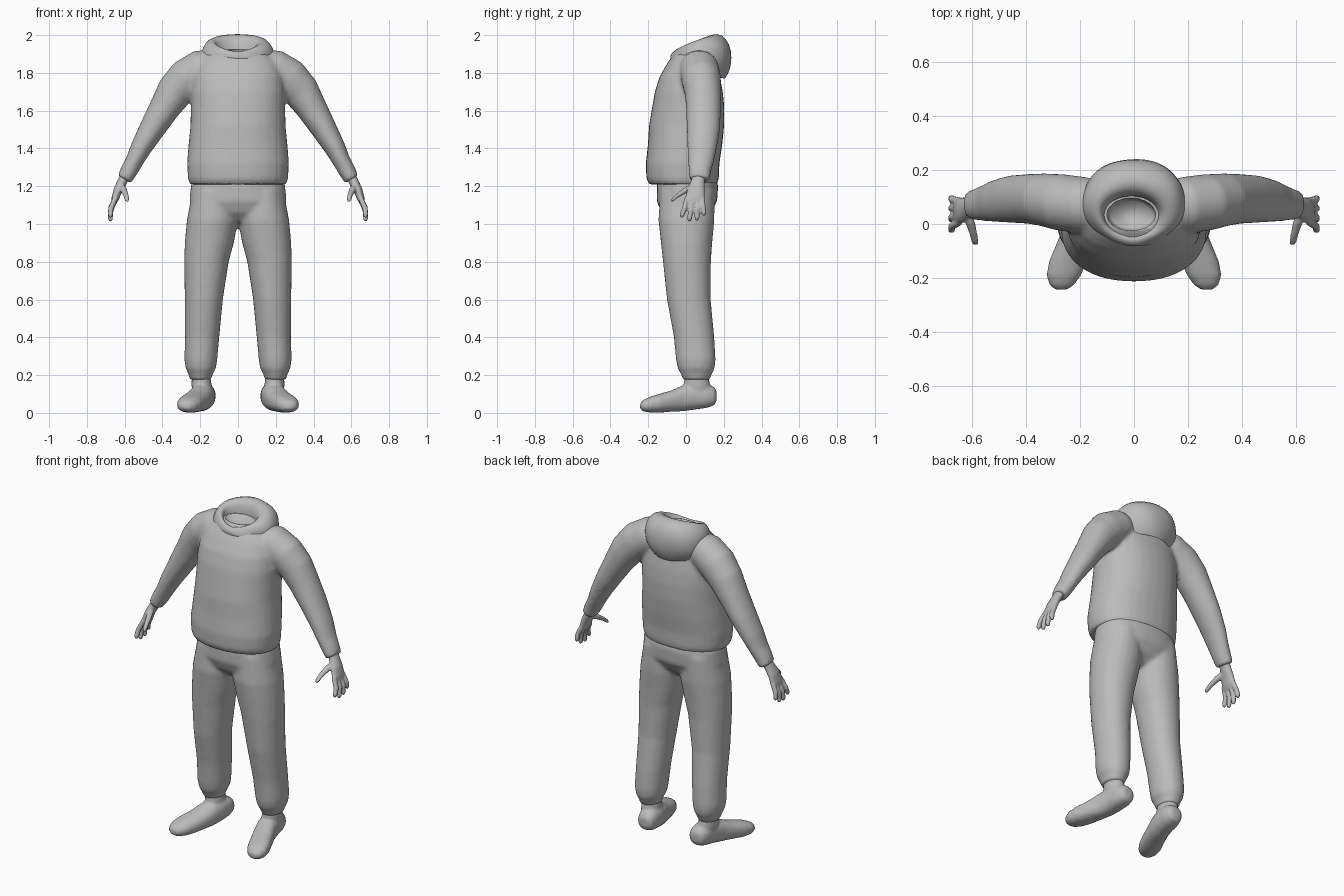
import bpy, bmesh, math
from mathutils import Vector

X, Y, Z = Vector((1, 0, 0)), Vector((0, 1, 0)), Vector((0, 0, 1))

grey = bpy.data.materials.new("plain grey")
grey.diffuse_color = (0.5, 0.5, 0.5, 1)


def skin(bm, loops, caps=True):
    """Bridge a list of vertex-position loops into a tube."""
    rows = [[bm.verts.new(p) for p in loop] for loop in loops]
    n = len(rows[0])
    for a, b in zip(rows, rows[1:]):
        for i in range(n):
            j = (i + 1) % n
            bm.faces.new((a[i], a[j], b[j], b[i]))
    if caps:
        bm.faces.new(rows[0])
        bm.faces.new(rows[-1])


def loft(bm, rings, axes=None, sides=20, power=1.0):
    """Rings are (x, y, z, half size along u, half size along v)."""
    centres = [Vector(r[:3]) for r in rings]
    loops = []
    for k, (c, r) in enumerate(zip(centres, rings)):
        if axes:
            u, v = axes
        else:
            t = (centres[min(k + 1, len(rings) - 1)] - centres[max(k - 1, 0)]).normalized()
            ref = X if abs(t.y) > 0.75 else Y
            u = t.cross(ref).normalized()
            v = u.cross(t).normalized()
        loop = []
        for i in range(sides):
            a = 2 * math.pi * i / sides
            cu, sv = math.cos(a), math.sin(a)
            cu = math.copysign(abs(cu) ** power, cu)
            sv = math.copysign(abs(sv) ** power, sv)
            loop.append(c + u * r[3] * cu + v * r[4] * sv)
        loops.append(loop)
    skin(bm, loops)


def flip(rings, s):
    return [(s * r[0],) + tuple(r[1:]) for r in rings]


def finish(name, bm, voxel=0, smooth=0, subsurf=0):
    bmesh.ops.recalc_face_normals(bm, faces=bm.faces)
    me = bpy.data.meshes.new(name)
    bm.to_mesh(me)
    bm.free()
    me.materials.append(grey)
    me.polygons.foreach_set("use_smooth", [True] * len(me.polygons))
    ob = bpy.data.objects.new(name, me)
    bpy.context.collection.objects.link(ob)
    if voxel:
        m = ob.modifiers.new("fuse", 'REMESH')
        m.mode = 'VOXEL'
        m.voxel_size = voxel
        m.use_smooth_shade = True
    if smooth:
        m = ob.modifiers.new("soften", 'SMOOTH')
        m.factor = 0.5
        m.iterations = smooth
    if subsurf:
        m = ob.modifiers.new("round", 'SUBSURF')
        m.levels = m.render_levels = subsurf
    return ob


# Sweatshirt: body and both sleeves fused together
bm = bmesh.new()
loft(bm, [(0, -.015, 1.21, .255, .18), (0, -.018, 1.24, .265, .192),
          (0, -.018, 1.32, .27, .195), (0, -.005, 1.42, .262, .197),
          (0, .003, 1.52, .252, .199), (0, .012, 1.62, .25, .191),
          (0, .015, 1.70, .25, .180), (0, .02, 1.78, .24, .160),
          (0, .03, 1.85, .215, .130), (0, .04, 1.90, .17, .105),
          (0, .045, 1.925, .10, .07)], (X, Y), 32, 0.9)
for s in (1, -1):
    loft(bm, flip([(.10, .06, 1.84, .085, .09), (.19, .07, 1.82, .105, .105),
                   (.27, .08, 1.77, .108, .105), (.335, .09, 1.70, .098, .098),
                   (.385, .093, 1.62, .083, .093), (.457, .092, 1.50, .068, .088),
                   (.515, .085, 1.40, .056, .078), (.55, .078, 1.33, .047, .068),
                   (.578, .073, 1.28, .046, .060), (.602, .07, 1.235, .040, .055)], s),
         sides=24)
shirt = finish("sweatshirt", bm, 0.012, 5)

# Neck hole, cut into the sweatshirt
bm = bmesh.new()
loft(bm, [(-.01, .035, 1.62, .075, .05), (-.01, .035, 1.80, .09, .06),
          (-.01, .035, 2.05, .09, .06)], (X, Y), 32)
cutter = finish("neck_cutter", bm)
cutter.hide_render = True
cutter.hide_viewport = True
cutter.display_type = 'WIRE'
cut = shirt.modifiers.new("neck hole", 'BOOLEAN')
cut.operation = 'DIFFERENCE'
cut.object = cutter
cut.solver = 'EXACT'

# Hood: slanted collar rolled over into the neck opening
hood_rings = [  # centre x, centre y, half width, half depth, front z, back z
    (0, .07, .165, .135, 1.85, 1.77), (0, .075, .19, .158, 1.87, 1.81),
    (0, .082, .198, .165, 1.89, 1.88), (0, .08, .188, .155, 1.905, 1.955),
    (0, .065, .155, .125, 1.915, 2.005), (-.005, .048, .122, .092, 1.905, 2.008),
    (-.01, .036, .104, .073, 1.885, 1.98), (-.01, .035, .096, .066, 1.85, 1.91),
    (-.01, .035, .092, .063, 1.80, 1.82)]
loops = []
for k, (cx, cy, rx, ry, zf, zb) in enumerate(hood_rings):
    loop = []
    for i in range(32):
        a = 2 * math.pi * i / 32
        fold = 1 + 0.02 * math.sin(5 * a + 1.3 * k) * (k < 6)
        lift = ((1 + math.sin(a)) / 2) ** 0.6
        loop.append((cx + rx * fold * math.cos(a), cy + ry * fold * math.sin(a),
                     zf + (zb - zf) * lift))
    loops.append(loop)
bm = bmesh.new()
skin(bm, loops, caps=False)
finish("hood", bm, subsurf=1)

# Trousers: hips and both legs fused together
bm = bmesh.new()
loft(bm, [(0, .005, 1.27, .235, .15), (0, .008, 1.20, .25, .162),
          (0, .005, 1.12, .258, .160), (0, 0, 1.06, .24, .13),
          (0, 0, 1.01, .15, .08)], (X, Y), 32, 0.9)
for s in (1, -1):
    loft(bm, flip([(.125, .008, 1.18, .115, .145), (.135, .002, 1.02, .136, .148),
                   (.152, .003, .90, .130, .136), (.167, .005, .80, .118, .127),
                   (.181, .015, .60, .101, .116), (.19, .043, .40, .091, .107),
                   (.197, .052, .28, .087, .105), (.197, .054, .235, .080, .098),
                   (.198, .055, .205, .064, .082), (.198, .055, .175, .056, .07)], s),
         (X, Y), 24, 0.95)
finish("trousers", bm, 0.012, 4)

for s, side in ((1, "left"), (-1, "right")):
    # Shoe with ankle
    bm = bmesh.new()
    loft(bm, flip([(.175, .162, .09, .025, .025), (.175, .15, .088, .048, .048),
                   (.178, .11, .09, .06, .064), (.184, .05, .088, .063, .070),
                   (.197, -.01, .079, .064, .070), (.222, -.08, .062, .068, .056),
                   (.245, -.14, .051, .070, .050), (.26, -.19, .044, .064, .042),
                   (.267, -.225, .038, .046, .031), (.27, -.243, .036, .022, .016)], s),
         (X, Z), 20, 0.85)
    loft(bm, flip([(.188, .06, .08, .05, .065), (.192, .058, .14, .054, .072),
                   (.197, .055, .21, .048, .06)], s), (X, Y), 20)
    finish(side + "_shoe", bm, 0.008, 4)

    # Hand: palm, four fingers and thumb
    bm = bmesh.new()
    loft(bm, flip([(.592, .07, 1.265, .027, .036), (.612, .063, 1.225, .026, .036),
                   (.635, .053, 1.18, .024, .046), (.65, .047, 1.135, .02, .052),
                   (.658, .046, 1.11, .014, .046)], s), sides=16)
    for y0, y1, tip in ((.007, -.022, 1.035), (.034, .018, 1.015),
                        (.061, .058, 1.02), (.085, .095, 1.045)):
        mid = (1.13 + tip) / 2
        loft(bm, flip([(.648, y0, 1.14, .014, .014),
                       (.673, (y0 + y1) / 2, mid, .0145, .0145),
                       (.676, y1, tip + .012, .013, .013),
                       (.673, y1, tip, .008, .008)], s), sides=10)
    loft(bm, flip([(.622, .045, 1.20, .02, .02), (.605, .0, 1.18, .018, .018),
                   (.594, -.04, 1.155, .0145, .0145), (.588, -.068, 1.132, .013, .013),
                   (.586, -.077, 1.124, .008, .008)], s), (X, Z), 10)
    finish(side + "_hand", bm, 0.005, 2)
